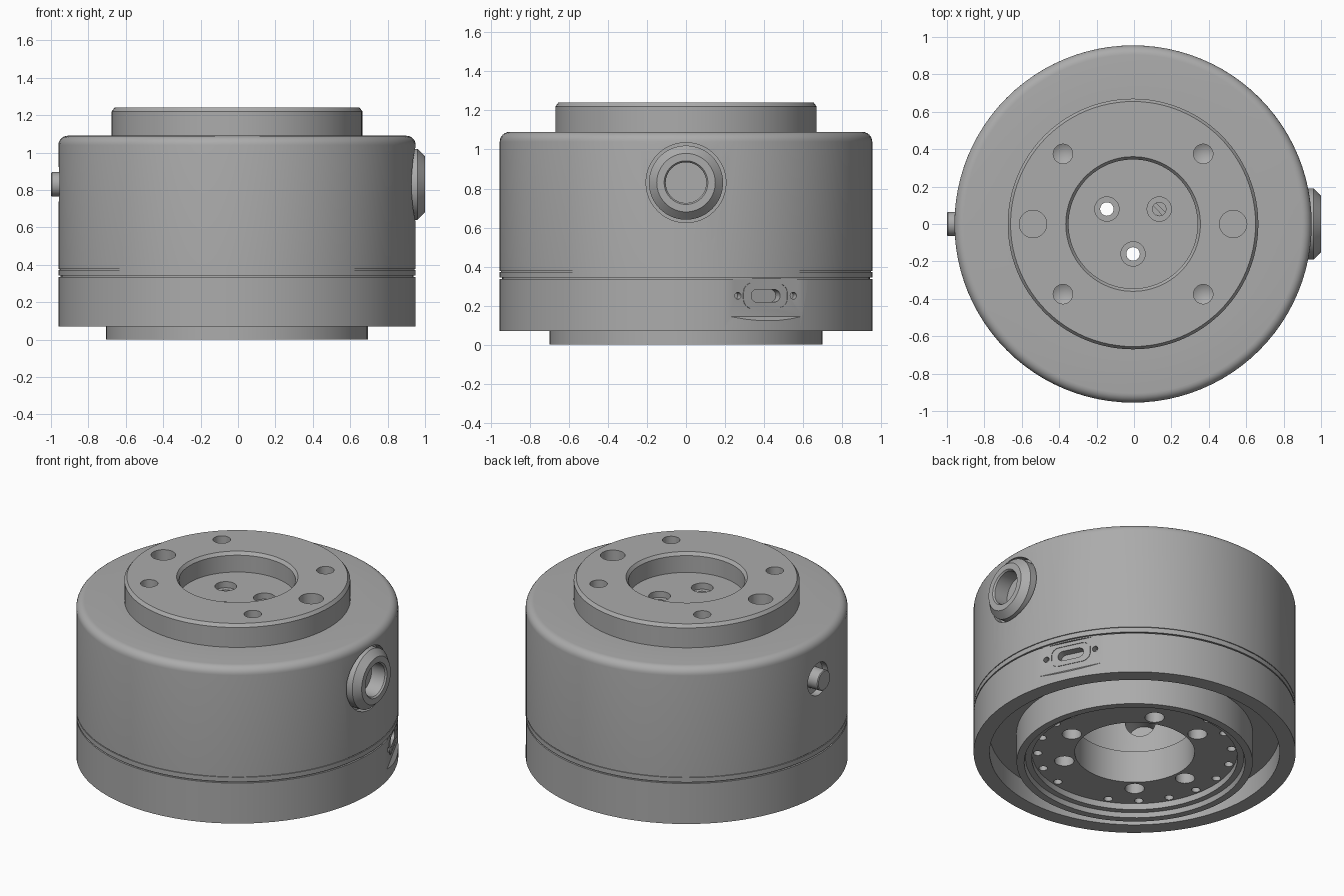
import bpy, bmesh, math
from mathutils import Matrix, Vector

old = bpy.data.objects.get("Cube")
if old:
    bpy.data.objects.remove(old, do_unlink=True)

grey = bpy.data.materials.new("machined_grey")
grey.use_nodes = True
colour = (0.41, 0.41, 0.41, 1)
grey.diffuse_color = colour
grey.node_tree.nodes["Principled BSDF"].inputs["Base Color"].default_value = colour

MID_X = -0.005          # body axis
SIDE_Z = 0.83           # height of the side fittings
TOP = 1.24


def make(name, bm, matrix=None):
    """Turn a bmesh into a grey object."""
    bmesh.ops.remove_doubles(bm, verts=bm.verts, dist=1e-5)
    bmesh.ops.recalc_face_normals(bm, faces=bm.faces)
    if matrix:
        bm.transform(matrix)
    mesh = bpy.data.meshes.new(name)
    bm.to_mesh(mesh)
    bm.free()
    mesh.materials.append(grey)
    obj = bpy.data.objects.new(name, mesh)
    bpy.context.collection.objects.link(obj)
    return obj


def lathe(name, profile, steps=96, matrix=None):
    """Spin a closed (radius, height) outline around z."""
    bm = bmesh.new()
    verts = [bm.verts.new((r, 0, z)) for r, z in profile]
    edges = [bm.edges.new((a, b)) for a, b in zip(verts, verts[1:] + verts[:1])]
    bmesh.ops.spin(bm, geom=verts + edges, cent=(0, 0, 0), axis=(0, 0, 1),
                   angle=math.tau, steps=steps, use_duplicate=False)
    bmesh.ops.dissolve_degenerate(bm, dist=1e-6, edges=bm.edges)
    return make(name, bm, matrix)


def plug(r, z0, z1, tip=0, matrix=None, steps=32):
    """Round cutter, with an optional cone at its lower end."""
    outline = [(0, z0 - tip), (r, z0), (r, z1), (0, z1)]
    return lathe("cutter", outline, steps, matrix)


def at(x, y):
    return Matrix.Translation((x, y, 0))


def outward(angle, z):
    """Frame whose z axis points radially outward."""
    return (Matrix.Translation((0, 0, z)) @ Matrix.Rotation(angle, 4, "Z")
            @ Matrix.Rotation(math.pi / 2, 4, "Y"))


def prism(outline, depth, matrix):
    """Extrude an outline along its local z."""
    bm = bmesh.new()
    face = bm.faces.new([bm.verts.new((x, y, 0)) for x, y in outline])
    out = bmesh.ops.extrude_face_region(bm, geom=[face])
    bmesh.ops.translate(bm, vec=(0, 0, depth),
                        verts=[v for v in out["geom"] if isinstance(v, bmesh.types.BMVert)])
    return make("cutter", bm, matrix)


def stadium(half_w, half_h, r, steps=6):
    """Rounded rectangle, x is height and y is width."""
    pts = []
    for i, (sx, sy) in enumerate(((1, 1), (-1, 1), (-1, -1), (1, -1))):
        for k in range(steps + 1):
            a = (i + k / steps) * math.pi / 2
            pts.append((sx * (half_h - r) + r * math.cos(a),
                        sy * (half_w - r) + r * math.sin(a)))
    return pts


def cut(obj, cutters):
    for c in cutters:
        c.hide_render = True
        mod = obj.modifiers.new("cut", "BOOLEAN")
        mod.operation = "DIFFERENCE"
        mod.solver = "EXACT"
        mod.object = c
        bpy.context.view_layer.objects.active = obj
        bpy.ops.object.modifier_apply(modifier=mod.name)
        bpy.data.objects.remove(c, do_unlink=True)


# Upper housing with rounded shoulder, raised flange and centre recess
R = 0.955
shoulder = [(R - 0.05 + 0.05 * math.cos(a), 1.04 + 0.05 * math.sin(a))
            for a in (i * math.pi / 12 for i in range(7))]
housing = lathe("upper_housing", [
    (0.40, 0.335), (R - 0.012, 0.335), (R - 0.012, 0.343), (R, 0.343),
    (R, 0.373), (R - 0.006, 0.373), (R - 0.006, 0.378), (R, 0.378)]
    + shoulder + [
    (0.67, 1.09), (0.67, TOP - 0.02), (0.655, TOP), (0.36, TOP),
    (0.345, TOP - 0.02), (0.345, 1.11), (0, 1.11), (0, 1.03), (0.40, 1.03)])

cutters = []
for sx in (-1, 1):
    cutters.append(plug(0.073, 1.15, 1.3, matrix=at(sx * 0.535, 0)))
    for sy in (-1, 1):
        cutters.append(plug(0.052, 1.15, 1.3, 0.03, at(sx * 0.375, sy * 0.375)))
for x, y in ((-0.14, 0.08), (0.14, 0.08), (0, -0.16)):
    cutters.append(plug(0.065, 1.07, 1.15, matrix=at(x, y)))
    cutters.append(plug(0.036, 1.0, 1.09, matrix=at(x, y)))
cutters.append(plug(0.205, 0.90, 1.1, matrix=outward(0, SIDE_Z), steps=48))
cutters.append(plug(0.105, 0.91, 1.1, matrix=outward(math.pi, SIDE_Z)))
cutters.append(plug(0.09, 0.3, 0.6, matrix=outward(math.radians(225), 0.5)))
cut(housing, cutters)

# Base with annular groove, foot ring and bored mounting plate
base = lathe("base", [
    (0.355, 0.07), (0.61, 0.07), (0.61, 0.03), (0.647, 0.03), (0.655, 0),
    (0.70, 0), (0.70, 0.2), (0.86, 0.2), (0.86, 0.07), (R, 0.07),
    (R, 0.335), (0.40, 0.335), (0.40, 0.28), (0.355, 0.28)])

# Mounting holes: three wide pairs and an outer circle of small ones
cutters = []


def ring_hole(image_angle, circle, r, depth):
    a = math.radians(135 + image_angle)
    spot = at(circle * math.cos(a), circle * math.sin(a))
    cutters.append(plug(r, 0.0, 0.07 + depth, matrix=spot, steps=20))


for centre in (-47, 73, 193):
    for side in (-22, 22):
        ring_hole(centre + side, 0.43, 0.058, 0.16)
for i in range(20):
    if i != 7:
        ring_hole(1 + i * 18.3 if i < 13 else i * 18, 0.575, 0.026, 0.12)

# Connector flat with sloped lower edge, slot, outline groove and screw holes
PORT = math.radians(26)
frame = outward(PORT, 0.25)
flat_r = 0.932
swing = Matrix.Rotation(PORT, 4, "Z")
side_plane = swing @ Matrix.Translation((0, 0.25, 0)) @ Matrix.Rotation(math.pi / 2, 4, "X")
cutters.append(prism([(flat_r, 0.145), (flat_r + 0.1, 0.045), (flat_r + 0.1, 0.4),
                      (flat_r, 0.4)], 0.5, side_plane))
lift = frame @ Matrix.Translation((0, 0, flat_r - 0.05))
cutters.append(prism(stadium(0.082, 0.032, 0.031), 0.1, lift))
for s in (-1, 1):
    cutters.append(plug(0.018, flat_r - 0.04, 1.0, steps=16,
                        matrix=frame @ Matrix.Translation((0, s * 0.158, 0))))
cut(base, cutters)

# Thin outline around the connector slot
outer = prism(stadium(0.128, 0.066, 0.05), 0.008, frame @ Matrix.Translation((0, 0, flat_r - 0.004)))
outer.name = "connector_rim"
cut(outer, [prism(stadium(0.122, 0.060, 0.045), 0.04,
                  frame @ Matrix.Translation((0, 0, flat_r - 0.02)))])

# Tapered socket boss on the left side
boss = lathe("socket_boss", [
    (0, 0.86), (0.19, 0.86), (0.19, 0.965), (0.15, 1.005), (0.112, 1.005),
    (0.104, 0.995), (0.104, 0.89), (0, 0.89)], 64, outward(0, SIDE_Z))

# Push button on the right side
button = lathe("push_button", [
    (0, 0.88), (0.065, 0.88), (0.065, 0.99), (0.06, 0.995), (0, 0.995)],
    40, outward(math.pi, SIDE_Z))

# Slotted screw seated in one of the recess holes
screw = lathe("recess_screw", [(0, 1.0), (0.036, 1.0), (0.036, 1.06), (0, 1.06)],
              24, at(0.14, 0.08))
cut(screw, [prism([(-0.05, -0.01), (0.05, -0.01), (0.05, 0.01), (-0.05, 0.01)], 0.1,
                  Matrix.Translation((0.14, 0.08, 1.04)) @ Matrix.Rotation(-0.8, 4, "Z"))])

# Smooth the round walls, keep the edges crisp, centre the whole
for obj in (housing, base, outer, boss, button, screw):
    obj.location.x = MID_X
    bpy.ops.object.select_all(action="DESELECT")
    obj.select_set(True)
    bpy.context.view_layer.objects.active = obj
    bpy.ops.object.shade_smooth_by_angle(angle=math.radians(25))
